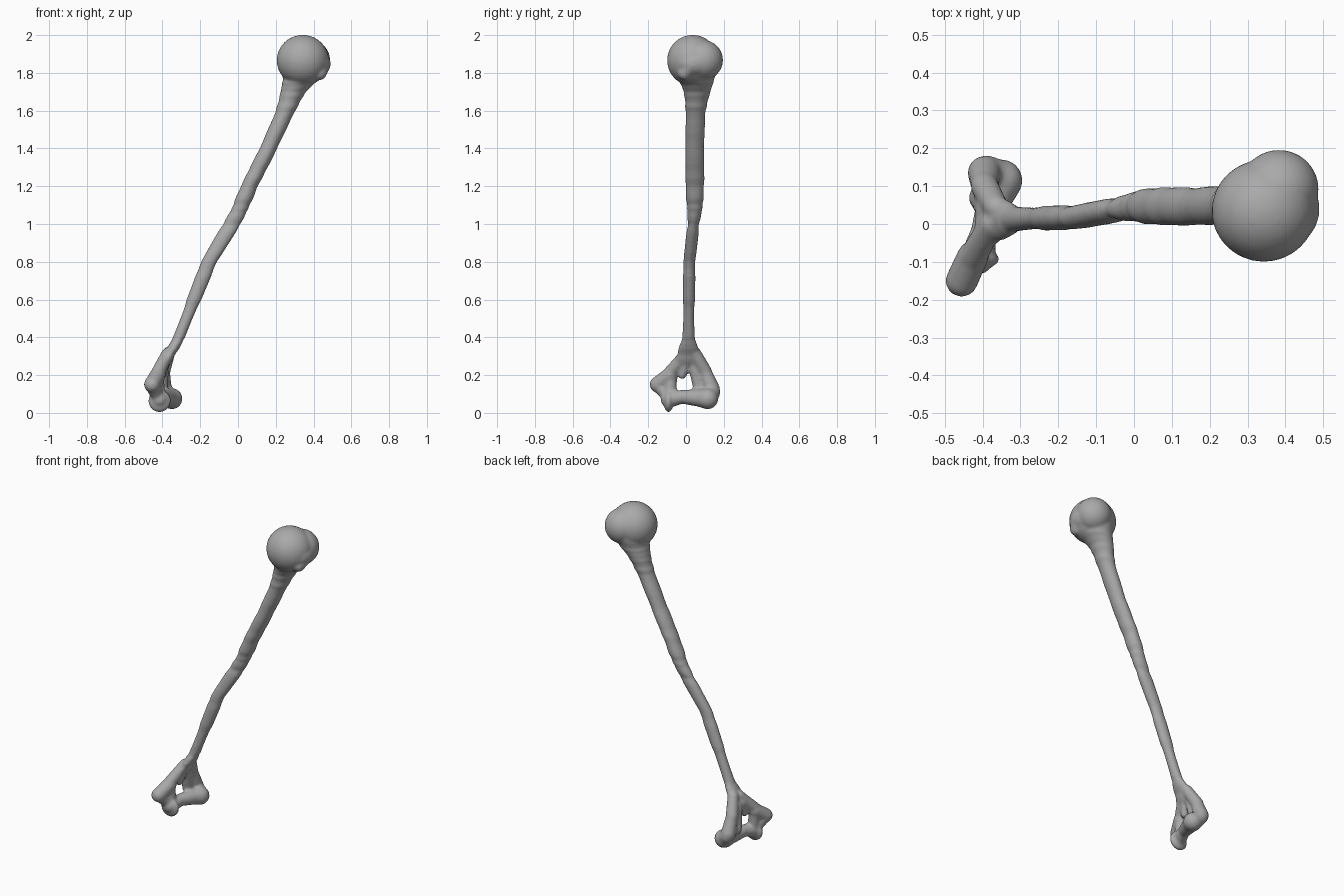
import bpy, bmesh, math, random
from mathutils import Vector, Matrix

random.seed(4)
cube = bpy.data.objects.get("Cube")
if cube:
    bpy.data.objects.remove(cube, do_unlink=True)

bone_grey = bpy.data.materials.new("bone_grey")
bone_grey.use_nodes = True
colour = (0.4, 0.4, 0.4, 1)
bone_grey.diffuse_color = colour
bone_grey.node_tree.nodes["Principled BSDF"].inputs["Base Color"].default_value = colour

bm = bmesh.new()


def ball(centre, radii):
    """Ellipsoid lump."""
    m = Matrix.Translation(centre) @ Matrix.Diagonal((*radii, 1))
    bmesh.ops.create_uvsphere(bm, u_segments=32, v_segments=20, radius=1, matrix=m)


def ridge(a, ra, b, rb):
    """Tapered capsule: hull around two spheres."""
    part = bmesh.new()
    for c, r in ((a, ra), (b, rb)):
        bmesh.ops.create_icosphere(part, subdivisions=3, radius=r, matrix=Matrix.Translation(c))
    hull = bmesh.ops.convex_hull(part, input=part.verts)
    inner = {g for g in hull["geom_interior"] + hull["geom_unused"] if isinstance(g, bmesh.types.BMVert)}
    bmesh.ops.delete(part, geom=list(inner), context="VERTS")
    temp = bpy.data.meshes.new("temp")
    part.to_mesh(temp)
    part.free()
    bm.from_mesh(temp)
    bpy.data.meshes.remove(temp)


def loft(sections, sides=24, steps=5):
    """Closed tube through horizontal slices (z, x_min, x_max, y_min, y_max), slightly uneven."""
    rings = []
    for i, (s, t) in enumerate(zip(sections, sections[1:] + sections[-1:])):
        for k in range(steps if i < len(sections) - 1 else 1):
            z, x0, x1, y0, y1 = (p + (q - p) * k / steps for p, q in zip(s, t))
            wob = random.uniform(-0.003, 0.003)
            ring = []
            for j in range(sides):
                a = 2 * math.pi * j / sides
                ring.append(bm.verts.new(((x0 + x1) / 2 + ((x1 - x0) / 2 + wob) * math.cos(a),
                                          (y0 + y1) / 2 + ((y1 - y0) / 2 + wob) * math.sin(a), z)))
            rings.append(ring)
    for lo, hi in zip(rings, rings[1:]):
        for j in range(sides):
            n = (j + 1) % sides
            bm.faces.new((lo[j], lo[n], hi[n], hi[j]))
    bm.faces.new(rings[0][::-1])
    bm.faces.new(rings[-1])


# Shaft, from the lower flare to the neck
loft([(0.26, -0.425, -0.355, -0.07, 0.08),
      (0.32, -0.385, -0.325, -0.045, 0.07),
      (0.40, -0.345, -0.28, -0.02, 0.047),
      (0.60, -0.27, -0.195, -0.015, 0.046),
      (0.80, -0.197, -0.11, -0.015, 0.05),
      (1.00, -0.08, 0.015, 0.01, 0.07),
      (1.08, -0.035, 0.055, 0.005, 0.088),
      (1.20, 0.015, 0.105, -0.002, 0.096),
      (1.40, 0.115, 0.207, -0.003, 0.095),
      (1.60, 0.20, 0.305, -0.003, 0.105),
      (1.70, 0.225, 0.36, -0.012, 0.13),
      (1.76, 0.237, 0.42, -0.035, 0.148),
      (1.82, 0.235, 0.465, -0.065, 0.17)])

# Round head and the tubercles beside it
ball((0.343, 0.035, 1.866), (0.138, 0.135, 0.135))
ball((0.383, 0.092, 1.868), (0.105, 0.104, 0.105))
ball((0.42, 0.04, 1.85), (0.07, 0.09, 0.07))
ridge((0.43, -0.005, 1.80), 0.04, (0.455, 0.03, 1.84), 0.035)

# Inner side: column running out to the epicondyle
ridge((-0.375, 0.0, 0.31), 0.033, (-0.425, -0.085, 0.21), 0.037)
ridge((-0.425, -0.085, 0.20), 0.042, (-0.455, -0.15, 0.15), 0.043)
ridge((-0.455, -0.145, 0.15), 0.04, (-0.42, -0.085, 0.075), 0.032)
ridge((-0.425, -0.08, 0.2), 0.033, (-0.42, -0.085, 0.08), 0.035)

# Outer side: column running down to the epicondyle
ridge((-0.365, 0.045, 0.32), 0.033, (-0.395, 0.10, 0.22), 0.037)
ridge((-0.395, 0.10, 0.22), 0.035, (-0.395, 0.135, 0.125), 0.045)
ridge((-0.39, 0.035, 0.27), 0.028, (-0.405, 0.07, 0.13), 0.032)
ridge((-0.39, 0.0, 0.27), 0.03, (-0.40, -0.02, 0.20), 0.022)

# Spool-shaped joint surface and rounded knob
ball((-0.415, -0.093, 0.063), (0.06, 0.026, 0.06))
ridge((-0.415, -0.09, 0.072), 0.045, (-0.395, -0.02, 0.085), 0.036)
ridge((-0.395, -0.02, 0.085), 0.036, (-0.37, 0.06, 0.08), 0.046)
ridge((-0.37, 0.06, 0.08), 0.044, (-0.35, 0.115, 0.075), 0.056)
ridge((-0.39, 0.14, 0.11), 0.042, (-0.35, 0.115, 0.075), 0.052)

mesh = bpy.data.meshes.new("upper_arm_bone")
bmesh.ops.recalc_face_normals(bm, faces=bm.faces)
bm.to_mesh(mesh)
bm.free()
mesh.materials.append(bone_grey)
bone = bpy.data.objects.new("upper_arm_bone", mesh)
bpy.context.collection.objects.link(bone)

# Fuse the parts into one skin and soften the joins
fuse = bone.modifiers.new("fuse", "REMESH")
fuse.mode = "VOXEL"
fuse.voxel_size = 0.008
fuse.use_smooth_shade = True
soften = bone.modifiers.new("soften", "SMOOTH")
soften.factor = 0.5
soften.iterations = 6
